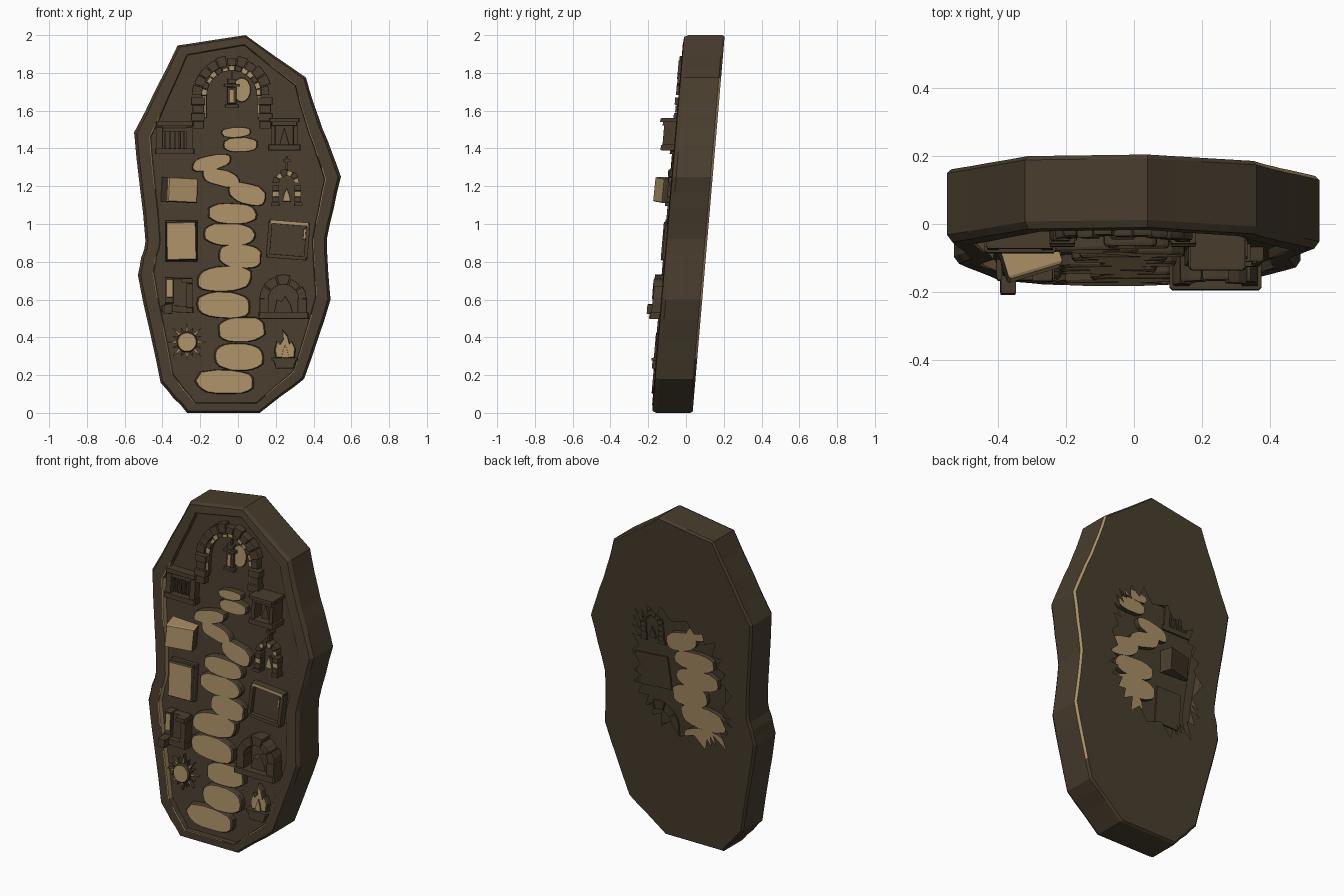
import bpy, bmesh, math, random
from mathutils import Matrix

random.seed(4)
if "Cube" in bpy.data.objects:
    bpy.data.objects.remove(bpy.data.objects["Cube"])


def material(name, rgb):
    m = bpy.data.materials.new(name)
    m.use_nodes = True
    m.diffuse_color = (*rgb, 1)
    bsdf = next(n for n in m.node_tree.nodes if n.type == 'BSDF_PRINCIPLED')
    bsdf.inputs["Base Color"].default_value = (*rgb, 1)
    bsdf.inputs["Roughness"].default_value = 0.9
    return m


MATS = [material("dark_stone", (0.066, 0.047, 0.027)),
        material("worn_tan", (0.40, 0.275, 0.13))]
DARK, TAN = 0, 1
FLOOR = -0.03      # recessed panel, measured outward from the rim plane
BACK = -0.218
LEAN = Matrix.Translation((0, -0.183, 0)) @ Matrix(
    ((1, 0, 0, 0), (0, 1, 0.085, 0), (0, 0, 1, 0), (0, 0, 0, 1)))


def finish(bm, name):
    """Lean the part back and make it an object."""
    bmesh.ops.recalc_face_normals(bm, faces=bm.faces)
    me = bpy.data.meshes.new(name)
    bm.to_mesh(me)
    bm.free()
    for m in MATS:
        me.materials.append(m)
    me.transform(LEAN)
    ob = bpy.data.objects.new(name, me)
    bpy.context.collection.objects.link(ob)


def ring(bm, pts, out):
    return [bm.verts.new((x, -out, z)) for x, z in pts]


def bridge(bm, a, b, mat=DARK):
    n = len(a)
    faces = [bm.faces.new((a[i], a[(i + 1) % n], b[(i + 1) % n], b[i])) for i in range(n)]
    for f in faces:
        f.material_index = mat
    return faces


def relief(bm, pts, out, front=DARK, soft=0.06, base=FLOOR - 0.01, back=DARK):
    """Raised shape with a softened front edge."""
    cx = sum(p[0] for p in pts) / len(pts)
    cz = sum(p[1] for p in pts) / len(pts)
    top = [(cx + (x - cx) * (1 - soft), cz + (z - cz) * (1 - soft)) for x, z in pts]
    a, b, c = ring(bm, pts, base), ring(bm, pts, out - 0.008), ring(bm, top, out)
    bridge(bm, a, b)
    bridge(bm, b, c)
    bm.faces.new(c).material_index = front
    bm.faces.new(a[::-1]).material_index = back


def rect(cx, cz, w, h, turn=0.0):
    c, s = math.cos(turn), math.sin(turn)
    corners = ((-w / 2, -h / 2), (w / 2, -h / 2), (w / 2, h / 2), (-w / 2, h / 2))
    return [(cx + u * c - v * s, cz + u * s + v * c) for u, v in corners]


def oval(cx, cz, rx, rz, n=16, power=1.0, rough=0.0, turn=0.0):
    pts = []
    for i in range(n):
        t = math.tau * i / n
        u, v = math.cos(t), math.sin(t)
        k = 1 + random.uniform(-rough, rough)
        u, v = rx * k * math.copysign(abs(u) ** power, u), rz * k * math.copysign(abs(v) ** power, v)
        pts.append((cx + u, cz + v + u * turn))
    return pts


def arch(bm, cx, cz, r0, r1, out, n, mats):
    """Ring of wedge blocks over a half circle."""
    for i in range(n):
        a, b = math.pi * (i + 0.04) / n, math.pi * (i + 0.96) / n
        m = (a + b) / 2
        r = r1 + random.uniform(-0.01, 0.01)
        pts = [(cx + q * math.cos(t), cz + q * math.sin(t))
               for q, t in ((r0, a), (r, a), (r, m), (r, b), (r0, b), (r0, m))]
        relief(bm, pts, out + random.uniform(-0.005, 0.005), mats[i % len(mats)])


# Slab: a hollow shell with raised rim and a jagged opening behind
OUTLINE = [(.04, 2), (.36, 1.775), (.445, 1.51), (.545, 1.25), (.47, .92), (.49, .6), (.35, .18),
           (.115, 0), (-.27, 0), (-.41, .16), (-.53, .73), (-.49, .91), (-.55, 1.485), (-.32, 1.945)]
SPLIT = 4
edge = []
for i, (x, z) in enumerate(OUTLINE):
    x2, z2 = OUTLINE[(i + 1) % len(OUTLINE)]
    for k in range(SPLIT):
        j = random.uniform(-0.004, 0.004) if k else 0
        edge.append((x + (x2 - x) * k / SPLIT + j, z + (z2 - z) * k / SPLIT))


def inset(d):
    return [(x * (1 - d / 0.52), 1 + (z - 1) * (1 - d * 0.65)) for x, z in edge]


hole = []
for i, (x, z) in enumerate(edge):
    t = math.atan2((z - 1) * 0.55, x)
    r = 0.95 + (0.2 if i % 2 else -0.08) * random.uniform(0.4, 1)
    u = 0.3 * r * math.copysign(abs(math.cos(t)) ** 0.7, math.cos(t))
    v = 0.36 * r * math.copysign(abs(math.sin(t)) ** 0.7, math.sin(t))
    hole.append((u - 0.05, 1.03 + v + 0.25 * u))

bm = bmesh.new()
profile = [(0.012, BACK), (0, BACK + 0.012), (0, -0.025), (0.015, -0.004), (0.076, 0),
           (0.081, -0.002), (0.084, FLOOR)]
rings = [ring(bm, hole, BACK)] + [ring(bm, inset(d), o) for d, o in profile]
bands = [bridge(bm, a, b) for a, b in zip(rings, rings[1:])]
bm.faces.new(rings[-1])
for f in bands[1]:                       # worn back edge on one side
    c = f.calc_center_median()
    f.material_index = TAN if c.x > 0.35 and 0.3 < c.z < 1.8 else DARK
for f in bands[5]:                       # patchy wear on the inner lip
    f.material_index = TAN if random.random() < 0.6 else DARK
for f in bands[6]:                       # worn inner wall on the other side
    c = f.calc_center_median()
    f.material_index = TAN if c.x < -0.3 and 0.2 < c.z < 1.5 else DARK
finish(bm, "slab")

# Winding path of stepping stones
STONES = [(-.01, 1.485, .078, .027), (.013, 1.42, .09, .039), (-.14, 1.325, .105, .04),
          (-.09, 1.245, .1, .045), (.05, 1.16, .1, .058), (-.03, 1.055, .13, .055),
          (-.045, .945, .14, .06), (.012, .83, .115, .064), (-.07, .71, .147, .068),
          (-.075, .57, .14, .072), (.02, .44, .127, .068), (.005, .295, .13, .073),
          (-.07, .165, .156, .065)]
for n, (x, z, w, h) in enumerate(STONES):
    bm = bmesh.new()
    tilt = (0.2 if x < -0.12 else -0.22 if 1.1 < z < 1.3 else random.uniform(-0.08, 0.08))
    relief(bm, oval(x, z, w, h, 18, 0.75, 0.04, tilt), 0.008, TAN, 0.06, FLOOR - 0.03, TAN)
    finish(bm, f"path_stone_{n + 1}")

# Archway with moon and hanging lantern
AX, AZ = -0.033, 1.68
bm = bmesh.new()
arch(bm, AX, AZ, 0.158, 0.205, 0.01, 11, (DARK,))
arch(bm, AX, AZ, 0.132, 0.158, 0.0, 13, (TAN, TAN, DARK))
for s in (-1, 1):
    for k in range(4):
        w = 0.06 + 0.015 * (k % 2)
        relief(bm, rect(AX + s * 0.178, 1.525 + k * 0.042, w, 0.04), 0.01 + 0.006 * (k % 2))
    relief(bm, rect(AX + s * 0.145, 1.62, 0.02, 0.12), 0.0, TAN)
finish(bm, "archway")
bm = bmesh.new()
relief(bm, oval(0.02, 1.71, 0.048, 0.066), FLOOR + 0.008, TAN)
finish(bm, "moon")
bm = bmesh.new()
for z, w, h, o in ((1.625, .07, .015, 0), (1.68, .05, .09, -.008), (1.735, .08, .015, .004),
                   (1.755, .045, .025, -.005), (1.79, .01, .05, -.015)):
    relief(bm, rect(AX, z, w, h), o)
relief(bm, rect(AX, 1.68, 0.02, 0.07), -0.003, TAN)
finish(bm, "lantern")

# Barred gate
bm = bmesh.new()
for z, w, h, o in ((1.53, .2, .025, .02), (1.50, .17, .02, .005), (1.385, .21, .03, .02)):
    relief(bm, rect(-0.335, z, w, h), o)
for s in (-1, 1):
    relief(bm, rect(-0.335 + s * 0.08, 1.45, 0.035, 0.13), 0.012)
for k in range(5):
    relief(bm, rect(-0.385 + k * 0.025, 1.45, 0.009, 0.1), -0.005)
finish(bm, "barred_gate")

# Deep display niche with a small figure
bm = bmesh.new()
for z, w, h, o in ((1.55, .16, .02, .085), (1.53, .14, .02, .07), (1.405, .17, .03, .07)):
    relief(bm, rect(0.245, z, w, h), o)
for s in (-1, 1):
    relief(bm, rect(0.245 + s * 0.06, 1.47, 0.022, 0.11), 0.062)
relief(bm, rect(0.245, 1.47, 0.1, 0.11), 0.0)
relief(bm, [(.22, 1.42), (.27, 1.42), (.26, 1.46), (.245, 1.51), (.23, 1.46)], 0.03)
finish(bm, "display_niche")

# Square block turned aside, pale on its front and top
bm = bmesh.new()
relief(bm, rect(-0.31, 1.18, 0.165, 0.13, -0.05), 0.065, base=FLOOR - 0.05)
bmesh.ops.rotate(bm, verts=bm.verts, cent=(-0.31, 0, 1.18), matrix=Matrix.Rotation(0.3, 3, 'Z'))
bmesh.ops.recalc_face_normals(bm, faces=bm.faces)
for f in bm.faces:
    f.material_index = TAN if f.normal.z > 0.5 or f.normal.y < -0.5 else DARK
finish(bm, "stone_block")

# Flat tablet
bm = bmesh.new()
relief(bm, rect(-0.3, 0.91, 0.17, 0.215), 0.0)
relief(bm, rect(-0.3, 0.91, 0.16, 0.205, 0.02), 0.02, TAN)
finish(bm, "flat_tablet")

# Small shrine with finial
bm = bmesh.new()
arch(bm, 0.258, 1.215, 0.04, 0.07, 0.015, 6, (TAN, DARK))
for s in (-1, 1):
    for k in range(3):
        relief(bm, rect(0.258 + s * 0.058, 1.13 + k * 0.03, 0.036, 0.028), 0.015, (DARK, TAN)[k % 2])
    relief(bm, rect(0.258 + s * 0.062, 1.105, 0.045, 0.02), 0.022)
relief(bm, [(.235, 1.12), (.28, 1.12), (.27, 1.16), (.258, 1.19), (.245, 1.16)], -0.01, TAN)
relief(bm, rect(0.258, 1.32, 0.012, 0.075), 0.005)
relief(bm, rect(0.258, 1.335, 0.04, 0.012), 0.005)
finish(bm, "small_shrine")

# Empty picture frame
bm = bmesh.new()
relief(bm, rect(0.265, 0.915, 0.2, 0.175, -0.08), -0.012)
for dx, dz, w, h, m in ((0, .09, .215, .02, TAN), (0, -.09, .215, .02, DARK),
                        (-.1, 0, .02, .18, DARK), (.1, 0, .02, .18, DARK)):
    relief(bm, rect(0.265 + dx + dz * 0.08, 0.915 + dz - dx * 0.08, w, h, -0.08), 0.012, m)
relief(bm, rect(0.352, 0.945, 0.012, 0.06, -0.08), 0.016, TAN)
finish(bm, "picture_frame")

# Stove with pale pillar
bm = bmesh.new()
relief(bm, rect(-0.315, 0.63, 0.14, 0.17), 0.0)
relief(bm, rect(-0.365, 0.65, 0.045, 0.14), 0.02)
relief(bm, rect(-0.362, 0.66, 0.03, 0.1), 0.024, TAN)
relief(bm, rect(-0.27, 0.70, 0.06, 0.025), 0.045)
relief(bm, rect(-0.255, 0.62, 0.035, 0.13), 0.035)
relief(bm, rect(-0.32, 0.55, 0.17, 0.035, -0.05), 0.03)
relief(bm, rect(-0.37, 0.55, 0.045, 0.05, -0.05), 0.07)
finish(bm, "stove")

# Domed hearth
bm = bmesh.new()
arch(bm, 0.24, 0.60, 0.08, 0.125, 0.045, 5, (DARK,))
for s in (-1, 1):
    relief(bm, rect(0.24 + s * 0.1, 0.565, 0.05, 0.08), 0.045)
relief(bm, rect(0.24, 0.515, 0.27, 0.035), 0.055)
relief(bm, [(.19, .53), (.29, .53), (.28, .57), (.25, .62), (.23, .59), (.205, .6)], 0.015)
finish(bm, "domed_hearth")

# Sun with pointed rays
bm = bmesh.new()
relief(bm, oval(-0.27, 0.375, 0.055, 0.055, 20), 0.012, TAN, 0.12)
for k in range(16):
    t, r = math.tau * k / 16, 0.105 - 0.02 * (k % 2)
    pts = [(-0.27 + q * math.cos(t + a), 0.375 + q * math.sin(t + a))
           for q, a in ((0.055, -0.14), (r, 0), (0.055, 0.14))]
    relief(bm, pts, -0.008, (TAN, DARK)[k % 2])
finish(bm, "sun")

# Fire in a bowl
bm = bmesh.new()
flame = [(.2, .29), (.3, .29), (.305, .34), (.285, .38), (.275, .36), (.262, .41), (.235, .44),
         (.24, .39), (.22, .36), (.205, .38), (.192, .33)]
relief(bm, flame, 0.005, TAN, 0.1)
relief(bm, [(.23, .29), (.27, .29), (.262, .33), (.25, .36), (.237, .33)], 0.012, TAN)
relief(bm, [(.2, .235), (.295, .235), (.31, .285), (.185, .285)], 0.018)
relief(bm, rect(0.247, 0.285, 0.14, 0.014), 0.024)
finish(bm, "fire_bowl")
